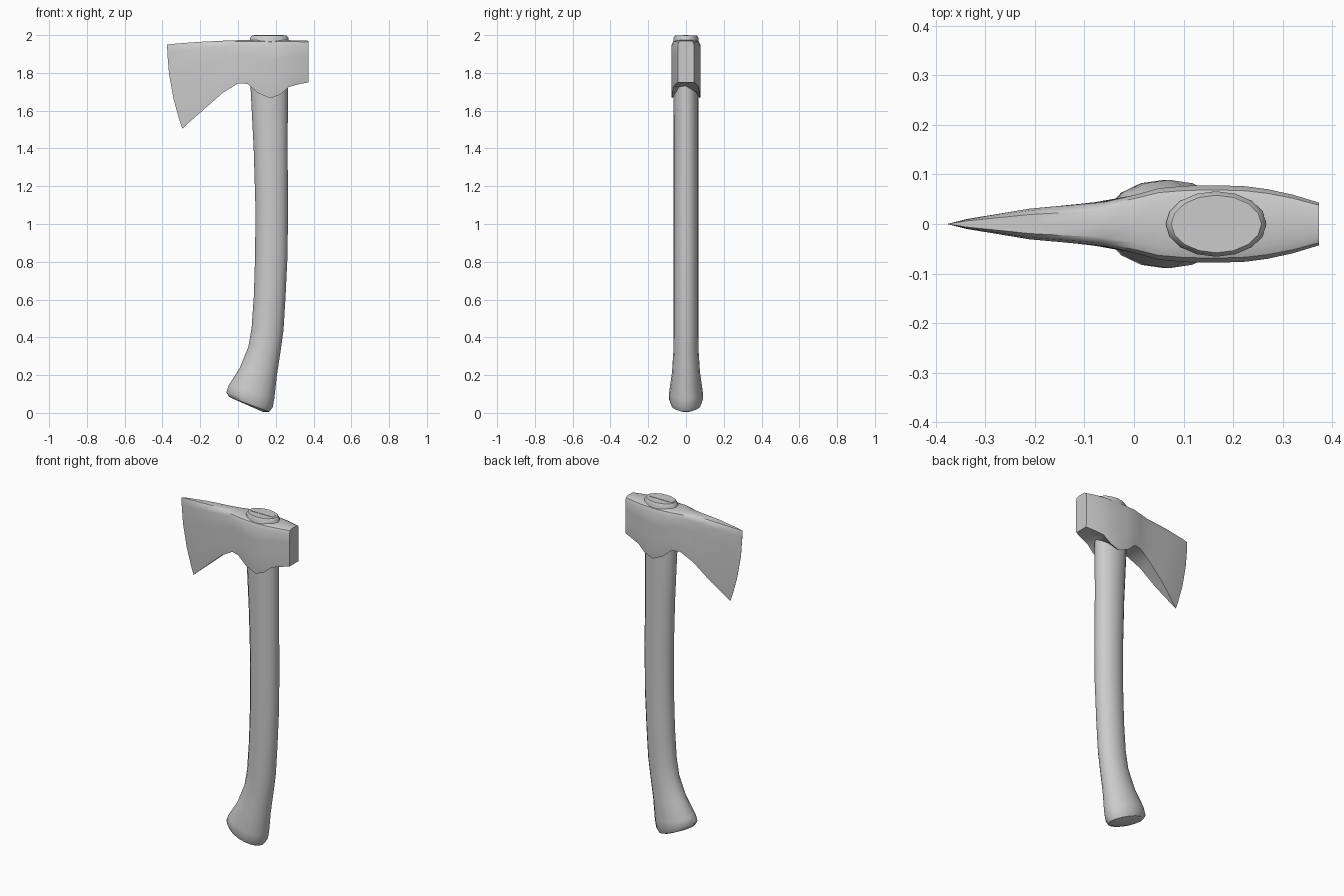
import bpy, bmesh, math
from mathutils import Vector


def loft(name, rings, angle=40):
    """Skin a list of equal-length closed rings and cap both ends."""
    bm = bmesh.new()
    loops = [[bm.verts.new(p) for p in ring] for ring in rings]
    n = len(loops[0])
    for a, b in zip(loops, loops[1:]):
        for i in range(n):
            j = (i + 1) % n
            bm.faces.new((a[i], a[j], b[j], b[i]))
    bm.faces.new(loops[0])
    bm.faces.new(loops[-1])
    bmesh.ops.recalc_face_normals(bm, faces=bm.faces)
    mesh = bpy.data.meshes.new(name)
    bm.to_mesh(mesh)
    bm.free()
    obj = bpy.data.objects.new(name, mesh)
    bpy.context.collection.objects.link(obj)
    bpy.ops.object.select_all(action='DESELECT')
    obj.select_set(True)
    bpy.context.view_layer.objects.active = obj
    bpy.ops.object.shade_smooth_by_angle(angle=math.radians(angle))
    return obj


def oval(left, right, half_y, sides=16):
    """Oval ring whose long axis runs between two (x, z) points."""
    a, b = Vector((left[0], 0, left[1])), Vector((right[0], 0, right[1]))
    mid, axis = (a + b) / 2, (b - a) / 2
    ring = []
    for i in range(sides):
        t = 2 * math.pi * i / sides
        ring.append(mid + axis * math.cos(t) + Vector((0, half_y * math.sin(t), 0)))
    return ring


# Handle: left point, right point, half thickness, from knob to top
handle_sections = [
    ((-0.02, 0.072), (0.135, 0.004), 0.060),
    ((-0.048, 0.085), (0.165, 0.006), 0.080),
    ((-0.062, 0.110), (0.184, 0.030), 0.089),
    ((-0.050, 0.145), (0.192, 0.075), 0.089),
    ((0.008, 0.235), (0.206, 0.20), 0.074),
    ((0.055, 0.35), (0.226, 0.33), 0.066),
    ((0.072, 0.45), (0.241, 0.44), 0.065),
    ((0.084, 0.62), (0.252, 0.62), 0.065),
    ((0.091, 0.85), (0.263, 0.85), 0.065),
    ((0.092, 1.10), (0.264, 1.10), 0.065),
    ((0.083, 1.40), (0.263, 1.40), 0.065),
    ((0.065, 1.75), (0.264, 1.75), 0.066),
    ((0.064, 1.985), (0.267, 1.985), 0.066),
    ((0.075, 1.998), (0.257, 1.998), 0.058),
]
loft("handle", [oval(*s) for s in handle_sections], 45)


# Axe head: fractions of height and half width down one side
side_profile = [(0, 0.62), (0.03, 0.88), (0.10, 1), (0.35, 1), (0.65, 1), (0.9, 1), (1, 0.96)]


def head_ring(xt, zt, xb, zb, half_y, bulge=0.0):
    def point(v, y):
        x = xt + (xb - xt) * v - bulge * 4 * v * (1 - v)
        return Vector((x, y, zt + (zb - zt) * v))
    side = [point(v, w * half_y) for v, w in side_profile]
    crown = point(0, 0)
    # The underside arches up between the two lugs
    belly = Vector((xb, 0, max(zb, 1.73) if xb > 0.05 else zb))
    mirrored = [Vector((p.x, -p.y, p.z)) for p in reversed(side)]
    return [crown] + side + [belly] + mirrored


head_sections = [
    (-0.375, 1.950, -0.295, 1.505, 0.0006, 0.020),
    (-0.338, 1.954, -0.262, 1.535, 0.010, 0.018),
    (-0.210, 1.964, -0.180, 1.607, 0.031, 0.008),
    (-0.060, 1.971, -0.080, 1.695, 0.044),
    (0.000, 1.973, 0.000, 1.744, 0.058),
    (0.050, 1.974, 0.050, 1.742, 0.072),
    (0.105, 1.974, 0.105, 1.694, 0.077),
    (0.170, 1.974, 0.170, 1.665, 0.078),
    (0.225, 1.974, 0.225, 1.686, 0.076),
    (0.270, 1.973, 0.270, 1.726, 0.070),
    (0.320, 1.972, 0.320, 1.739, 0.059),
    (0.373, 1.970, 0.373, 1.750, 0.043),
]
loft("axe_head", [head_ring(*s) for s in head_sections])


# Wedge set into the top of the handle
def box_ring(z):
    return [(x, y, z) for x, y in ((0.085, -0.012), (0.24, -0.012), (0.24, 0.012), (0.085, 0.012))]


loft("wedge", [box_ring(1.96), box_ring(2.0)], 30)
